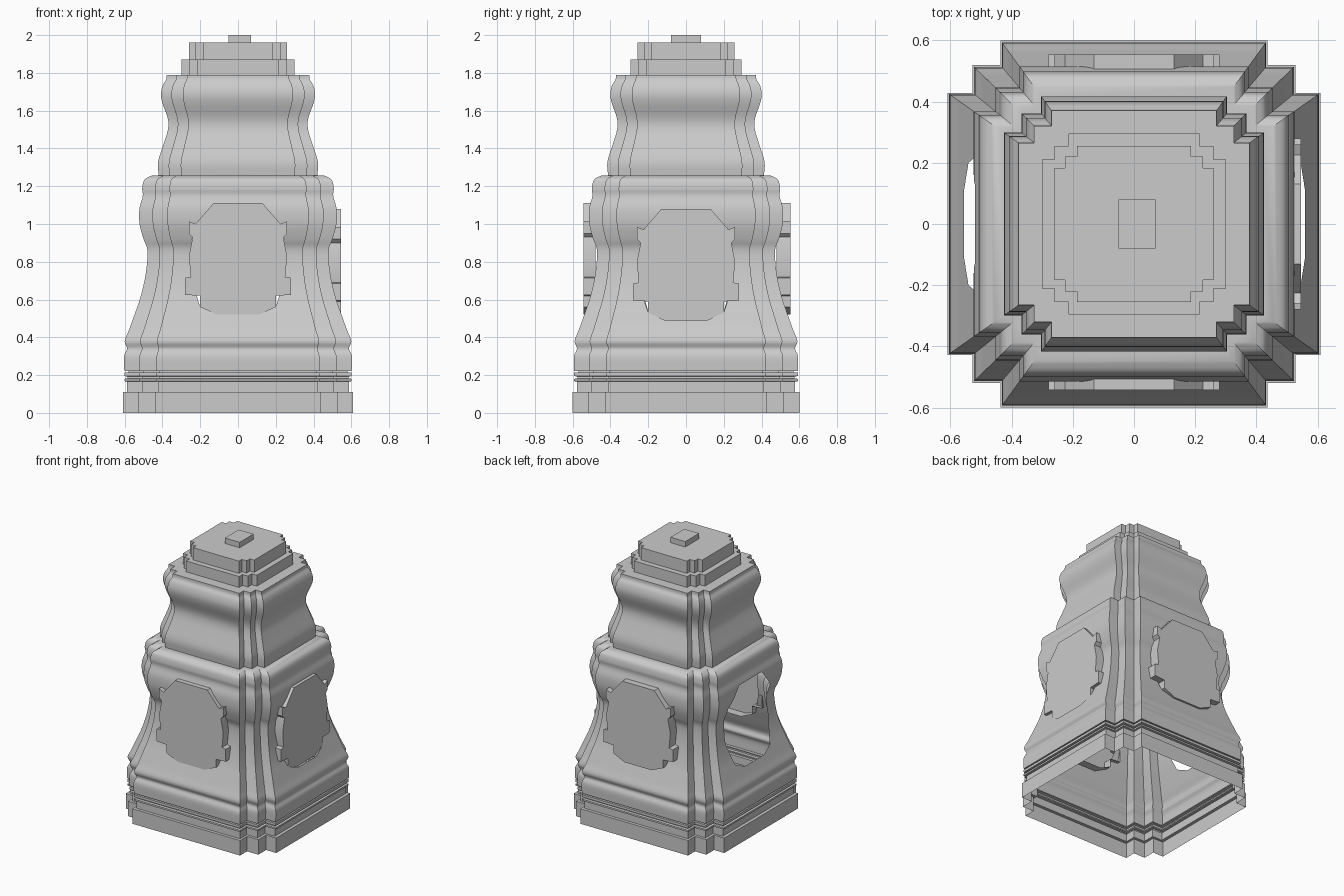
import bpy, bmesh, math
from mathutils import Vector, Matrix

if "Cube" in bpy.data.objects:
    bpy.data.objects.remove(bpy.data.objects["Cube"])

Y_SCALE = 0.983


def finish(bm, name, angle=35):
    bmesh.ops.recalc_face_normals(bm, faces=bm.faces)
    me = bpy.data.meshes.new(name)
    bm.to_mesh(me)
    bm.free()
    ob = bpy.data.objects.new(name, me)
    bpy.context.collection.objects.link(ob)
    bpy.ops.object.select_all(action='DESELECT')
    ob.select_set(True)
    bpy.context.view_layer.objects.active = ob
    bpy.ops.object.shade_smooth_by_angle(angle=math.radians(angle))
    return ob


def section(r, z):
    """Square with two steps at each corner."""
    corner = [(1, -.715), (1, .715), (.865, .715), (.865, .865), (.715, .865), (.715, 1),
              (-.715, 1), (-.715, .865), (-.865, .865), (-.865, .715), (-1, .715),
              (-1, -.715), (-.865, -.715), (-.865, -.865), (-.715, -.865), (-.715, -1),
              (.715, -1), (.715, -.865), (.865, -.865), (.865, -.715)]
    return [(x * r, y * r * Y_SCALE, z) for x, y in corner]


def spline(pts, n=4):
    """Smooth curve through profile points."""
    v = [Vector(p) for p in pts]
    v = [2 * v[0] - v[1]] + v + [2 * v[-1] - v[-2]]
    out = []
    for a, b, c, d in zip(v, v[1:], v[2:], v[3:]):
        for i in range(n):
            t = i / n
            out.append(.5 * (2 * b + (c - a) * t + (2 * a - 5 * b + 4 * c - d) * t * t
                             + (3 * b - a - 3 * c + d) * t ** 3))
    return out + [v[-2]]


def loft(profile, cap=False):
    bm = bmesh.new()
    rings = [[bm.verts.new(p) for p in section(r, z)] for r, z in profile]
    for a, b in zip(rings, rings[1:]):
        for i in range(len(a)):
            j = (i + 1) % len(a)
            bm.faces.new((a[i], a[j], b[j], b[i]))
    if cap:
        bm.faces.new(rings[-1])
    return bm


# Half outline of the openings: (half width, height)
OPENING = [(.13, 1.11), (.24, .98), (.25, .72), (.20, .56), (.11, .52)]
# Sides: name, turn about z, panel distance, height shift
SIDES = [("front", 0, .542, 0), ("right", 90, .545, -.03),
         ("back", 180, .553, 0), ("left", 270, .55, -.02)]


def cut_opening(bm, turn, dz):
    rot = Matrix.Rotation(math.radians(turn), 3, 'Z')
    out = rot @ Vector((0, -1, 0))
    loop = OPENING + [(-x, z) for x, z in reversed(OPENING)]
    loop = [Vector((x, 0, z + dz)) for x, z in loop]
    planes = []
    for a, b in zip(loop, loop[1:] + loop[:1]):
        d = b - a
        planes.append((rot @ a, rot @ Vector((d.z, 0, -d.x)).normalized()))
    mid = rot @ Vector((0, 0, .8 + dz))
    planes = [(p, n if (mid - p).dot(n) > 0 else -n) for p, n in planes]

    def wall():
        side = rot @ Vector((1, 0, 0))
        return [f for f in bm.faces if f.calc_center_median().dot(out) > .44
                and abs(f.calc_center_median().dot(side)) < .34
                and .4 < f.calc_center_median().z < 1.2]
    for p, n in planes:
        faces = wall()
        geom = faces + list({e for f in faces for e in f.edges}) + list({v for f in faces for v in f.verts})
        bmesh.ops.bisect_plane(bm, geom=geom, plane_co=p, plane_no=n, dist=1e-5)
    hole = [f for f in wall()
            if all((f.calc_center_median() - p).dot(n) > 0 for p, n in planes)]
    bmesh.ops.delete(bm, geom=hole, context='FACES')


# Plinth with thin mouldings, open underneath
base = [(.61, 0), (.61, .11), (.587, .11), (.587, .165), (.602, .168), (.602, .18),
        (.585, .183), (.585, .192), (.602, .195), (.602, .213), (.58, .215), (.58, .222), (.602, .222)]
finish(loft(base), "plinth")

# Flared main body with swelling shoulder
body = spline([(.602, .222), (.603, .30), (.587, .34), (.60, .38), (.577, .44), (.548, .52),
               (.52, .60), (.495, .70), (.481, .80), (.481, .87), (.50, .92), (.521, 1.0),
               (.522, 1.08), (.507, 1.135), (.504, 1.16), (.507, 1.19), (.495, 1.235), (.455, 1.257)])
bm = loft(body + [(.42, 1.257)])
for name, turn, dist, dz in SIDES:
    cut_opening(bm, turn, dz)
finish(bm, "lower_body")

# Waisted upper body
upper = spline([(.42, 1.257), (.423, 1.33), (.395, 1.42), (.371, 1.50), (.372, 1.56),
                (.40, 1.64), (.408, 1.69), (.398, 1.735), (.38, 1.765), (.377, 1.79)])
finish(loft(upper + [(.30, 1.79)]), "upper_body")

# Stepped cap
finish(loft([(.30, 1.79), (.30, 1.87), (.26, 1.87), (.26, 1.96)], cap=True), "cap")

# Small square knob
bm = bmesh.new()
bmesh.ops.create_cube(bm, size=1, matrix=Matrix.Translation((.01, 0, 1.98)) @ Matrix.Diagonal((.12, .16, .04, 1)))
finish(bm, "knob")

# Raised panels filling three openings; the left one stays open
PANEL = [(.13, 1.11), (.225, 1.0), (.26, 1.015), (.26, .95), (.24, .93), (.26, .83), (.25, .72),
         (.28, .715), (.28, .625), (.20, .62), (.20, .56), (.11, .52)]
for name, turn, dist, dz in SIDES[:3]:
    bm = bmesh.new()
    loop = PANEL + [(-x, z) for x, z in reversed(PANEL)]
    front = [bm.verts.new((x, -dist, z + dz)) for x, z in loop]
    back = [bm.verts.new((x, -.48, z + dz)) for x, z in loop]
    bm.faces.new(front)
    for i in range(len(loop)):
        j = (i + 1) % len(loop)
        bm.faces.new((front[i], front[j], back[j], back[i]))
    bmesh.ops.rotate(bm, verts=bm.verts, cent=(0, 0, 0), matrix=Matrix.Rotation(math.radians(turn), 3, 'Z'))
    finish(bm, name + "_panel")
